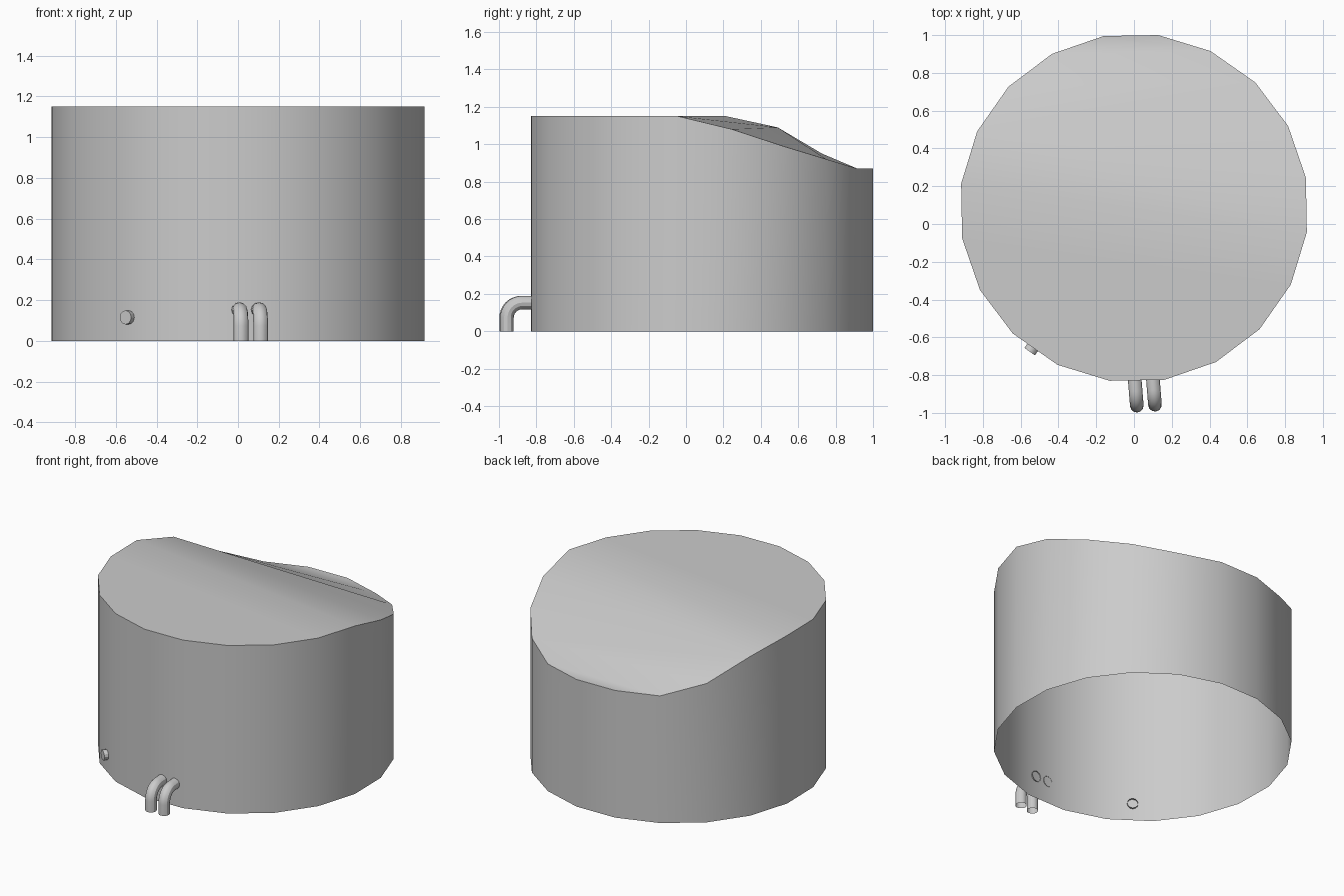
import bpy, bmesh, math
from mathutils import Vector, Matrix

cube = bpy.data.objects.get("Cube")
if cube:
    bpy.data.objects.remove(cube, do_unlink=True)

SIDES, RADIUS, CENTRE_Y, HEIGHT = 20, 0.924, 0.085, 1.15

grey = bpy.data.materials.new("light_grey")
grey.use_nodes = True
colour = (0.6, 0.6, 0.6, 1)
grey.diffuse_color = colour
grey.node_tree.nodes["Principled BSDF"].inputs["Base Color"].default_value = colour


def polar(degrees, dist, z):
    a = math.radians(degrees)
    return Vector((dist * math.cos(a), CENTRE_Y + dist * math.sin(a), z))


def finish(obj):
    bpy.ops.object.select_all(action='DESELECT')
    obj.select_set(True)
    bpy.context.view_layer.objects.active = obj
    if obj.type == 'CURVE':
        bpy.ops.object.convert(target='MESH')
        obj = bpy.context.object
    obj.data.materials.clear()
    obj.data.materials.append(grey)
    bpy.ops.object.shade_smooth_by_angle(angle=math.radians(30))
    return obj


def add_mesh(name, bm):
    mesh = bpy.data.meshes.new(name)
    bm.to_mesh(mesh)
    bm.free()
    obj = bpy.data.objects.new(name, mesh)
    bpy.context.collection.objects.link(obj)
    return finish(obj)


# Tank shell: open underneath, rim dips towards the back
rim_dip = {1: 1.08, 2: 0.99, 3: 0.92, 4: 0.87, 5: 0.87, 6: 0.87, 7: 0.87,
           8: 0.95, 9: 1.09}  # rim corners counted round from the left side
bm = bmesh.new()
low, rim = [], []
for i in range(SIDES):
    angle = -8 + 360 / SIDES * i
    low.append(bm.verts.new(polar(angle, RADIUS, 0)))
    rim.append(bm.verts.new(polar(angle, RADIUS, rim_dip.get(i, HEIGHT))))
for i in range(SIDES):
    j = (i + 1) % SIDES
    bm.faces.new((low[i], low[j], rim[j], rim[i]))

# Lid: flat front half, fan of creases from one high corner, low flat back
bm.faces.new(rim[10:] + rim[:1])
bm.faces.new((rim[9], rim[10], rim[0]))
for i in range(3):
    bm.faces.new((rim[9], rim[i], rim[i + 1]))
bm.faces.new((rim[9], rim[3], rim[8]))
bm.faces.new((rim[8], rim[3], rim[4]))
bm.faces.new((rim[8], rim[4], rim[7]))
bm.faces.new(rim[4:8])
bmesh.ops.recalc_face_normals(bm, faces=bm.faces)
add_mesh("tank_shell", bm)


# Elbow pipes: hollow tubes leaving the wall and turning down to the ground
def elbow_pipe(name, x, wall_y):
    reach, bend, top = 0.137, 0.08, 0.153
    profile = [(0, top)]
    for k in range(9):
        a = math.pi / 2 * k / 8
        profile.append((reach - bend + bend * math.sin(a),
                        top - bend + bend * math.cos(a)))
    profile.append((reach, 0))
    curve = bpy.data.curves.new(name, 'CURVE')
    curve.dimensions = '3D'
    curve.bevel_depth = 0.036
    curve.bevel_resolution = 4
    spline = curve.splines.new('POLY')
    spline.points.add(len(profile) - 1)
    for point, (out, z) in zip(spline.points, profile):
        point.co = (x + out * 0.08, wall_y - out, z, 1)
    obj = bpy.data.objects.new(name, curve)
    bpy.context.collection.objects.link(obj)
    finish(obj)


elbow_pipe("elbow_pipe_right", 0.004, -0.825)
elbow_pipe("elbow_pipe_left", 0.1, -0.82)

# Short capped outlet stub on the front right wall
bm = bmesh.new()
bmesh.ops.create_cone(bm, cap_ends=True, cap_tris=True, segments=12,
                      radius1=0.034, radius2=0.034, depth=0.04)
inner = [f for f in bm.faces if f.normal.z < -0.9]
bmesh.ops.delete(bm, geom=inner, context='FACES')
outward = polar(235, 1, 0) - polar(235, 0, 0)
turn = outward.to_track_quat('Z', 'Y').to_matrix().to_4x4()
bm.transform(Matrix.Translation(polar(234, 0.92, 0.115)) @ turn)
add_mesh("outlet_stub", bm)
